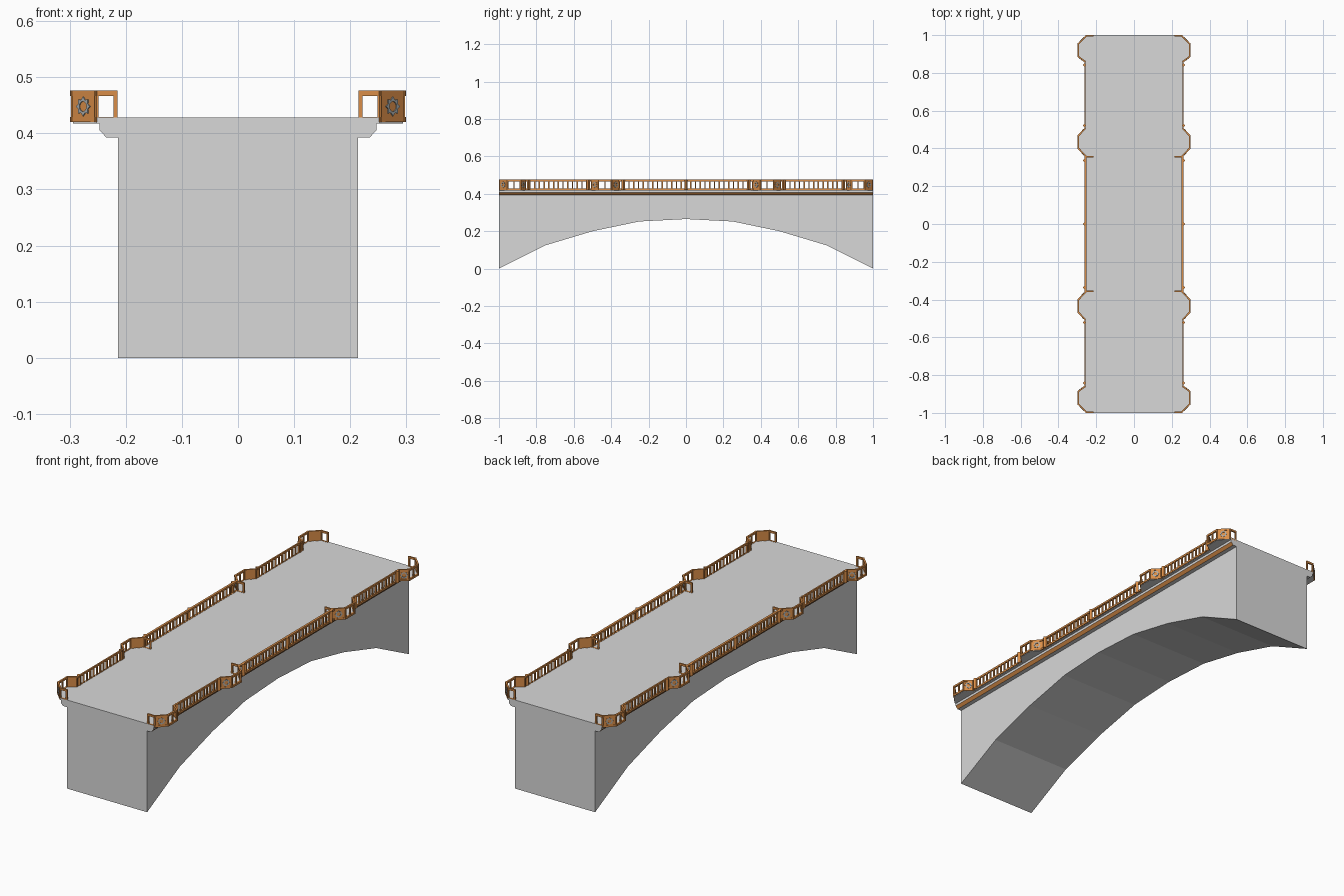
import bpy, bmesh, math
from mathutils import Matrix, Vector

if "Cube" in bpy.data.objects:
    bpy.data.objects.remove(bpy.data.objects["Cube"], do_unlink=True)


def material(name, rgb):
    m = bpy.data.materials.new(name)
    m.use_nodes = True
    m.diffuse_color = (*rgb, 1)
    m.node_tree.nodes["Principled BSDF"].inputs["Base Color"].default_value = (*rgb, 1)
    return m


STONE = material("light grey stone", (0.69, 0.69, 0.69))
WOOD = material("orange brown wood", (0.7, 0.27, 0.065))
METAL = material("emblem grey", (0.4, 0.42, 0.42))


def finish(name, bm, *mats):
    bmesh.ops.recalc_face_normals(bm, faces=bm.faces)
    mesh = bpy.data.meshes.new(name)
    bm.to_mesh(mesh)
    bm.free()
    for m in mats:
        mesh.materials.append(m)
    ob = bpy.data.objects.new(name, mesh)
    bpy.context.collection.objects.link(ob)
    return ob


def prism(bm, points, offset):
    """Extrude a flat outline along an offset."""
    face = bm.faces.new([bm.verts.new(p) for p in points])
    out = bmesh.ops.extrude_face_region(bm, geom=[face], use_keep_orig=True)
    moved = [v for v in out["geom"] if isinstance(v, bmesh.types.BMVert)]
    bmesh.ops.translate(bm, verts=moved, vec=offset)


def beam(bm, p, q, z0, z1, width):
    """Upright box running between two plan points."""
    p, q = Vector(p), Vector(q)
    d = q - p
    mid = (p + q) / 2
    mat = (Matrix.Translation((mid.x, mid.y, (z0 + z1) / 2))
           @ Matrix.Rotation(math.atan2(d.y, d.x), 4, 'Z')
           @ Matrix.Diagonal((d.length + width * 0.8, width, z1 - z0, 1)))
    bmesh.ops.create_cube(bm, size=1, matrix=mat)


def post(bm, p, z0, z1, w, angle=0):
    mat = (Matrix.Translation((p[0], p[1], (z0 + z1) / 2))
           @ Matrix.Rotation(angle, 4, 'Z') @ Matrix.Diagonal((w, w, z1 - z0, 1)))
    bmesh.ops.create_cube(bm, size=1, matrix=mat)


# Arched stone body
arch = [(0, 0.265), (0.25, 0.252), (0.5, 0.2), (0.75, 0.125), (1, 0)]
lower = [(-y, z) for y, z in reversed(arch)] + arch[1:]
bm = bmesh.new()
prism(bm, [(-0.214, y, z) for y, z in lower + [(1, 0.42), (-1, 0.42)]], (0.428, 0, 0))
finish("arched_body", bm, STONE)

# Cornice under each deck edge, with a wooden chamfer
for side, s in (("left", 1), ("right", -1)):
    bm = bmesh.new()
    section = [(0.21, 0.393), (0.235, 0.393), (0.247, 0.406), (0.247, 0.42), (0.21, 0.42)]
    prism(bm, [(s * x, -1, z) for x, z in section], (0, 2, 0))
    bmesh.ops.recalc_face_normals(bm, faces=bm.faces)
    for f in bm.faces:
        if f.normal.z < -0.2 and abs(f.normal.x) > 0.2:
            f.material_index = 1
    finish(side + "_cornice", bm, STONE, WOOD)

# Plan of one quarter of the railing, from the bridge end to the middle
END_BAY = [(0.218, -0.996), (0.252, -0.996), (0.294, -0.954), (0.294, -0.886), (0.259, -0.86)]
MID_BAY = [(0.259, -0.505), (0.294, -0.468), (0.294, -0.4), (0.252, -0.356), (0.218, -0.356)]
OUTER_RUN = ((0.259, -0.86), (0.259, -0.505))
MIDDLE_RUN = ((0.257, -0.356), (0.257, 0))

# Deck slab following the railing, with projecting bays
half = [(0.252, -1)] + END_BAY[2:] + MID_BAY[:4] + [(0.257, -0.35)]
quarter = half + [(x, -y) for x, y in reversed(half)]
outline = quarter + [(-x, y) for x, y in reversed(quarter)]
bm = bmesh.new()
prism(bm, [(x, y, 0.418) for x, y in outline], (0, 0, 0.01))
finish("deck_slab", bm, STONE)

LOW, MID, HIGH, TOP = 0.42, 0.429, 0.467, 0.476


def emblem(bm, p, q, outward):
    """Spiky ring lying on the outer face of a panel."""
    p, q = Vector(p), Vector(q)
    d = (q - p).normalized()
    n = Vector((d.y, -d.x))
    if n.x * outward < 0:
        n = -n
    base = Vector((*((p + q) / 2 + n * 0.005), (MID + HIGH) / 2))
    inner, outer = [], []
    for k in range(16):
        a = math.tau * k / 16
        ray = Vector((*(d * math.cos(a)), math.sin(a)))
        inner.append(bm.verts.new(base + ray * 0.009))
        outer.append(bm.verts.new(base + ray * (0.0125 if k % 2 else 0.0175)))
    faces = []
    for k in range(16):
        j = (k + 1) % 16
        faces.append(bm.faces.new((inner[k], outer[k], outer[j], inner[j])))
    out = bmesh.ops.extrude_face_region(bm, geom=faces, use_keep_orig=True)
    moved = [v for v in out["geom"] if isinstance(v, bmesh.types.BMVert)]
    bmesh.ops.translate(bm, verts=moved, vec=(*(n * -0.0025), 0))


for side, sx in (("left", 1), ("right", -1)):
    rails, balusters, posts, panels, emblems = (bmesh.new() for _ in range(5))
    for sy in (-1, 1):
        def at(p):
            return (p[0] * sx, -p[1] * sy)

        # Top and bottom rails, wider along the middle run
        runs = [(OUTER_RUN, 0.007), (MIDDLE_RUN, 0.011)]
        for bay in (END_BAY, MID_BAY):
            runs += [(run, 0.008) for run in zip(bay, bay[1:])]
        for (p, q), width in runs:
            beam(rails, at(p), at(q), LOW, MID, width)
            beam(rails, at(p), at(q), HIGH, TOP, width)

        # Balusters along the straight runs
        for (x, y0), (_, y1) in (OUTER_RUN, MIDDLE_RUN):
            count = 14
            for i in range(1, count):
                post(balusters, at((x, y0 + (y1 - y0) * i / count)), MID, HIGH, 0.007)

        # Bay corner posts and pointed posts along the rail
        for p in END_BAY + MID_BAY:
            post(posts, at(p), LOW, TOP, 0.007)
        for y in (-0.92, -0.434):
            post(posts, at((0.294, y)), MID, HIGH, 0.006)
        for y in (-0.842, -0.522, -0.335):
            post(posts, at((0.262, y)), LOW, TOP + 0.0005, 0.013, math.pi / 4)

        # Solid diagonal panels with emblems
        for a, b in ((END_BAY[1], END_BAY[2]), (END_BAY[3], END_BAY[4]),
                     (MID_BAY[0], MID_BAY[1]), (MID_BAY[2], MID_BAY[3])):
            beam(panels, at(a), at(b), MID, HIGH, 0.006)
            emblem(emblems, at(a), at(b), sx)
    post(posts, (0.262 * sx, 0), LOW, TOP + 0.0005, 0.013, math.pi / 4)

    finish(side + "_rails", rails, WOOD)
    finish(side + "_balusters", balusters, WOOD)
    finish(side + "_posts", posts, WOOD)
    finish(side + "_bay_panels", panels, WOOD)
    finish(side + "_panel_emblems", emblems, METAL)
